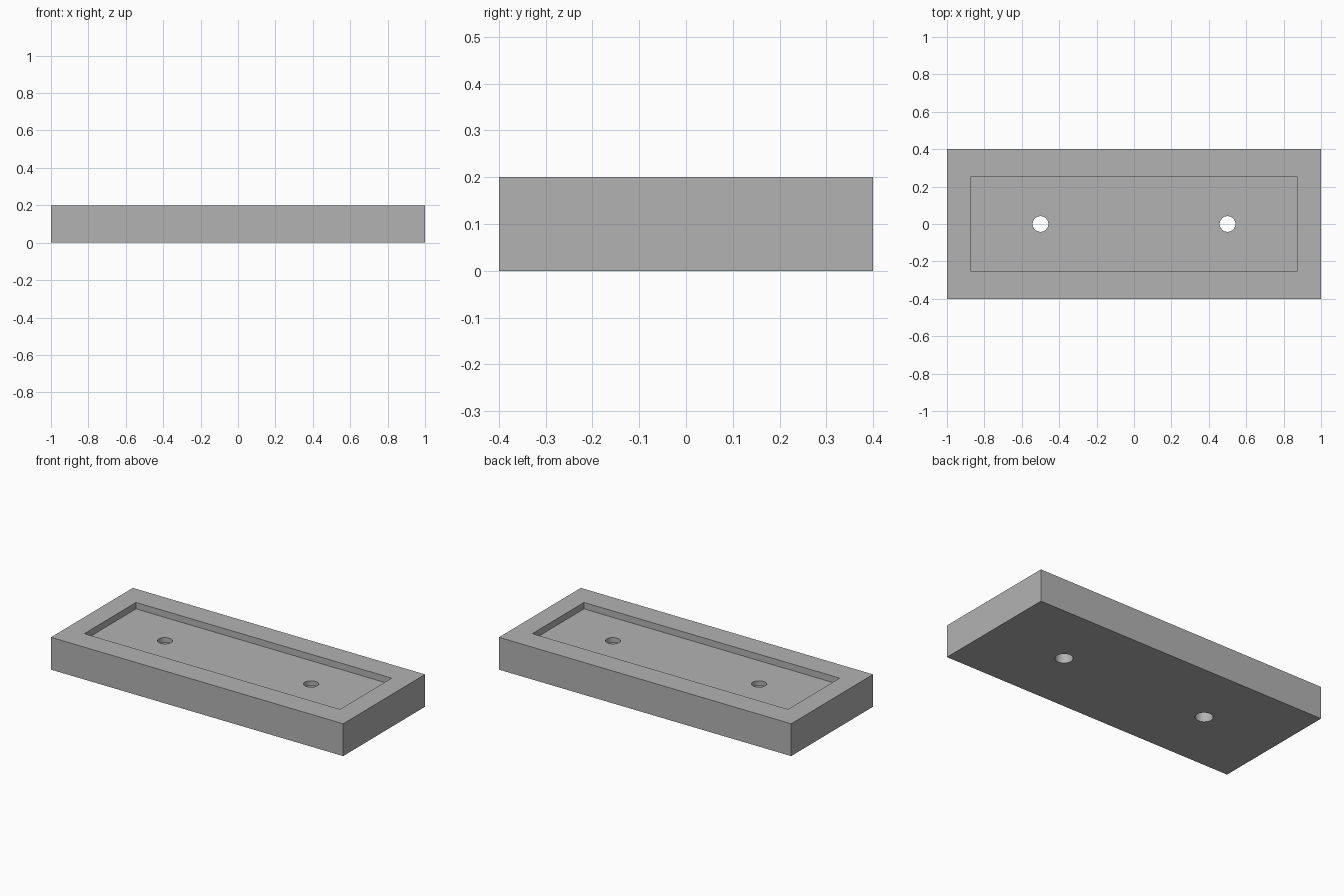
import bpy

# Remove the default cube
default = bpy.data.objects.get("Cube")
if default:
    bpy.data.objects.remove(default, do_unlink=True)

LENGTH, WIDTH, HEIGHT = 2.0, 0.8, 0.2
POCKET_X, POCKET_Y, POCKET_DEPTH = 1.75, 0.505, 0.04
HOLE_X, HOLE_RADIUS = 0.5, 0.042
BORE_RADIUS, BORE_DEPTH = 0.05, 0.13

grey = bpy.data.materials.new("plain grey")
grey.use_nodes = True
colour = (0.45, 0.45, 0.45, 1)
grey.diffuse_color = colour
grey.node_tree.nodes["Principled BSDF"].inputs["Base Color"].default_value = colour


def box(name, size, z):
    bpy.ops.mesh.primitive_cube_add(size=1, location=(0, 0, z))
    obj = bpy.context.object
    obj.name = name
    obj.scale = size
    bpy.ops.object.transform_apply(location=True, scale=True)
    obj.data.materials.append(grey)
    return obj


def cylinder(name, radius, x, bottom, top):
    bpy.ops.mesh.primitive_cylinder_add(
        vertices=48, radius=radius, depth=top - bottom,
        location=(x, 0, (top + bottom) / 2))
    obj = bpy.context.object
    obj.name = name
    obj.data.materials.append(grey)
    return obj


# Rectangular plate
plate = box("base_plate", (LENGTH, WIDTH, HEIGHT), HEIGHT / 2)

# Shallow pocket in the top, reaching above the plate
cutters = [box("pocket_cutter", (POCKET_X, POCKET_Y, POCKET_DEPTH * 2), HEIGHT)]

# Two screw holes, each with a wider bore from below
for side, x in (("left", HOLE_X), ("right", -HOLE_X)):
    cutters.append(cylinder(side + "_hole_cutter", HOLE_RADIUS, x, -0.1, HEIGHT + 0.1))
    cutters.append(cylinder(side + "_bore_cutter", BORE_RADIUS, x, -0.1, BORE_DEPTH))

# Cut everything out and remove the cutters
bpy.context.view_layer.objects.active = plate
for cutter in cutters:
    cut = plate.modifiers.new(cutter.name, "BOOLEAN")
    cut.operation = "DIFFERENCE"
    cut.solver = "EXACT"
    cut.object = cutter
    bpy.ops.object.modifier_apply(modifier=cut.name)
    bpy.data.objects.remove(cutter, do_unlink=True)

# Smooth hole walls, sharp plate edges
bpy.ops.object.select_all(action="DESELECT")
plate.select_set(True)
bpy.ops.object.shade_smooth_by_angle()
